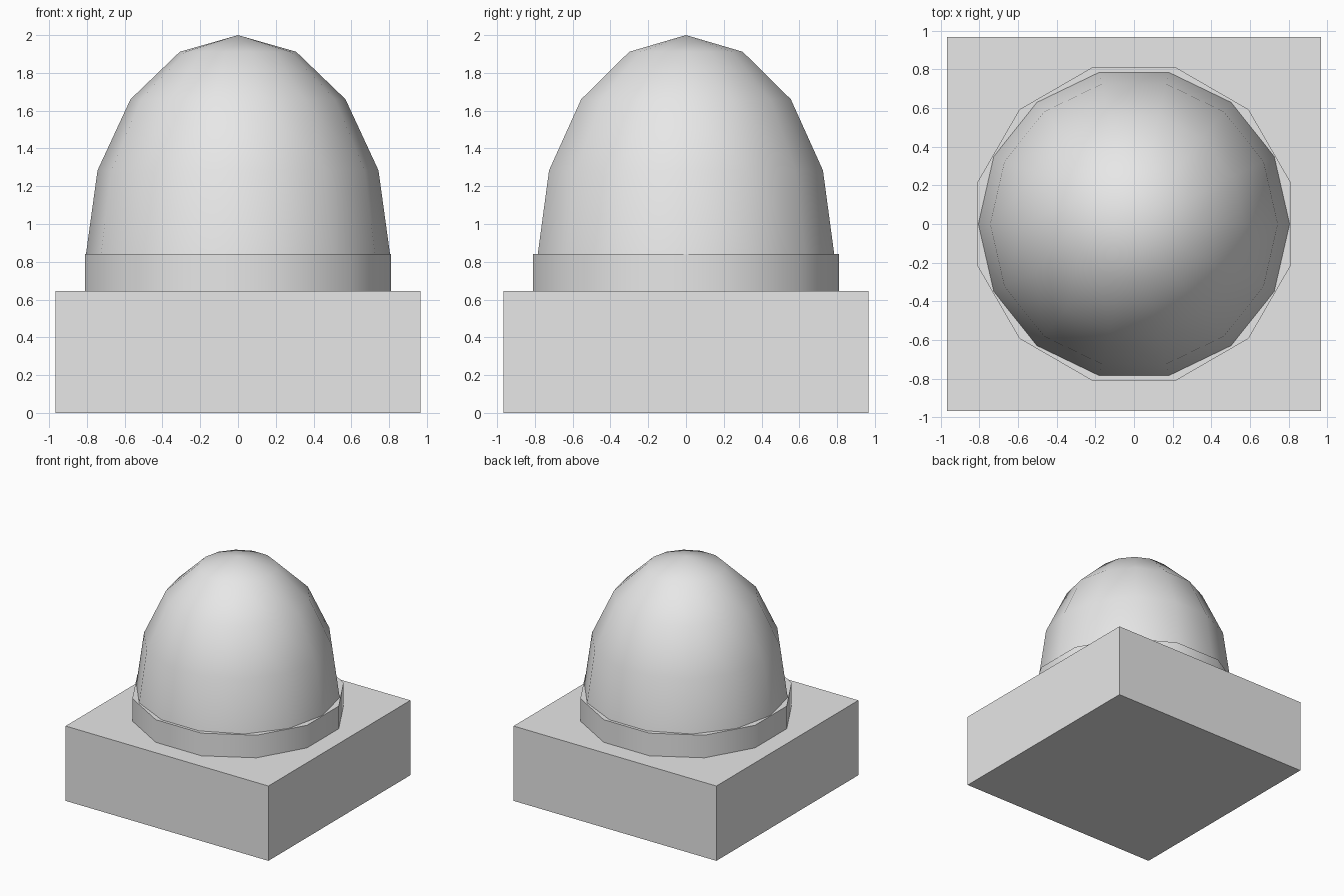
import bpy, bmesh, math
from mathutils import Matrix

cube = bpy.data.objects.get("Cube")
if cube:
    bpy.data.objects.remove(cube, do_unlink=True)

BASE_HALF, BASE_TOP = 0.967, 0.645
COLLAR_TOP, COLLAR_RADIUS = 0.84, 0.838
DOME_RADIUS, DOME_HEIGHT = 0.805, 1.16

grey = bpy.data.materials.new("light grey")
grey.use_nodes = True
colour = (0.8, 0.8, 0.8, 1)
grey.diffuse_color = colour
grey.node_tree.nodes["Principled BSDF"].inputs["Base Color"].default_value = colour


def add_part(name, bm, smooth):
    """Turn a bmesh into a named grey object."""
    mesh = bpy.data.meshes.new(name)
    bm.to_mesh(mesh)
    bm.free()
    mesh.materials.append(grey)
    obj = bpy.data.objects.new(name, mesh)
    bpy.context.collection.objects.link(obj)
    if smooth:
        bpy.ops.object.select_all(action='DESELECT')
        obj.select_set(True)
        bpy.context.view_layer.objects.active = obj
        bpy.ops.object.shade_smooth_by_angle(angle=math.radians(45))
    return obj


# Square base block
bm = bmesh.new()
bmesh.ops.create_cube(bm, size=1, matrix=Matrix.Translation((0, 0, BASE_TOP / 2))
                      @ Matrix.Diagonal((2 * BASE_HALF, 2 * BASE_HALF, BASE_TOP, 1)))
add_part("base", bm, False)

# Twelve-sided collar, turned so flat sides face the axes
bm = bmesh.new()
bmesh.ops.create_cone(bm, cap_ends=True, segments=12, radius1=COLLAR_RADIUS,
                      radius2=COLLAR_RADIUS, depth=COLLAR_TOP - BASE_TOP,
                      matrix=Matrix.Translation((0, 0, (COLLAR_TOP + BASE_TOP) / 2))
                      @ Matrix.Rotation(math.radians(15), 4, 'Z'))
add_part("collar", bm, True)

# Fourteen-sided stretched dome: the upper half of a sphere
bm = bmesh.new()
bmesh.ops.create_uvsphere(bm, u_segments=14, v_segments=8, radius=1)
lower = [v for v in bm.verts if v.co.z < -0.01]
bmesh.ops.delete(bm, geom=lower, context='VERTS')
# Put a corner on the x axis whatever the sphere's starting angle
rim = max((v for v in bm.verts if abs(v.co.z) < 0.01), key=lambda v: v.co.x)
turn = Matrix.Rotation(-math.atan2(rim.co.y, rim.co.x), 4, 'Z')
bm.transform(Matrix.Translation((0, 0, COLLAR_TOP))
             @ Matrix.Diagonal((DOME_RADIUS, DOME_RADIUS, DOME_HEIGHT, 1)) @ turn)
add_part("dome", bm, True)
